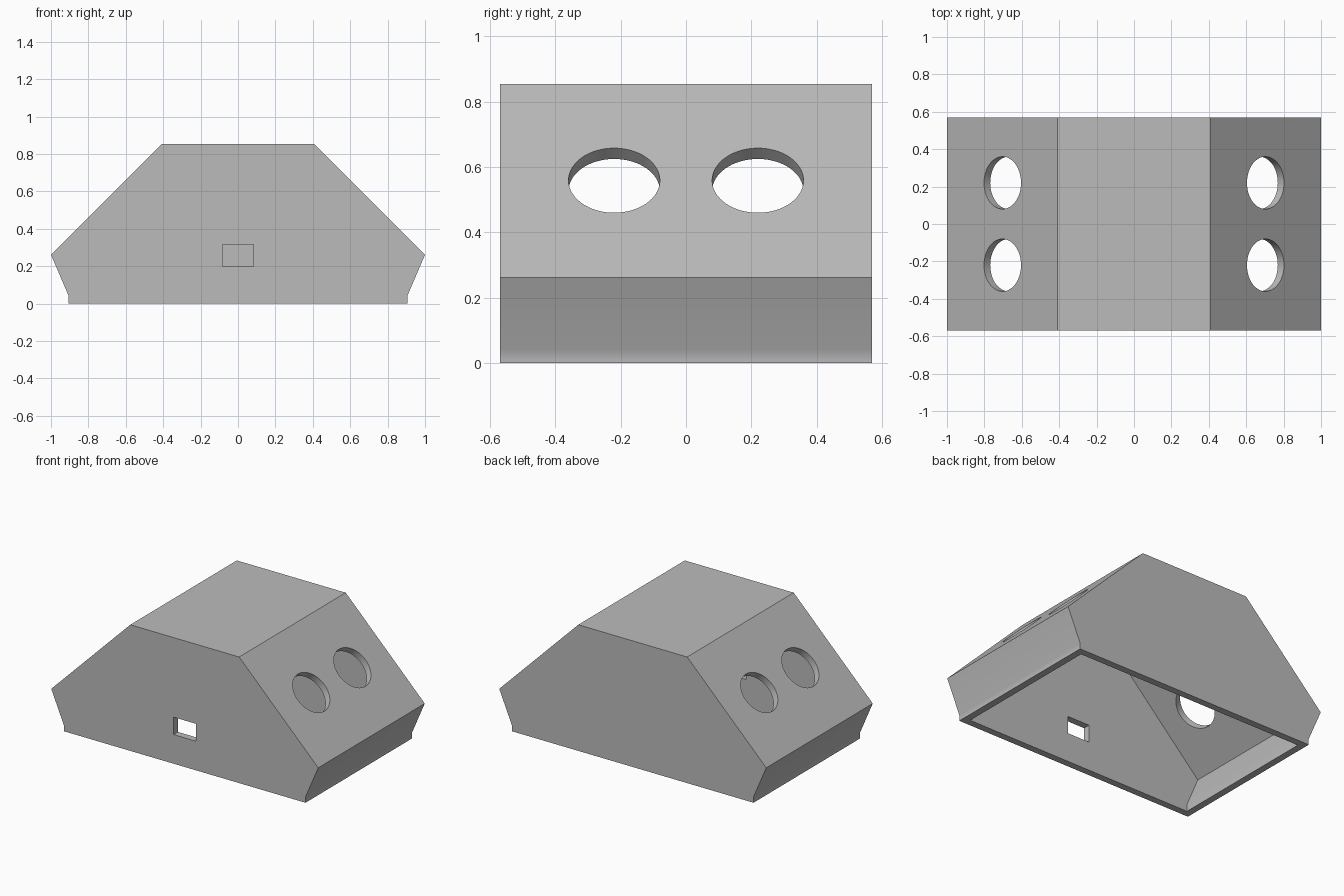
import bpy
import bmesh
from math import pi
from mathutils import Matrix

if "Cube" in bpy.data.objects:
    bpy.data.objects.remove(bpy.data.objects["Cube"], do_unlink=True)

# Main sizes
HALF_DEPTH, WALL = 0.57, 0.047
HOLE_RADIUS = 0.14

grey = bpy.data.materials.new("mid_grey")
grey.use_nodes = True
grey.diffuse_color = (0.5, 0.5, 0.5, 1)
grey.node_tree.nodes["Principled BSDF"].inputs["Base Color"].default_value = (0.5, 0.5, 0.5, 1)


def add_object(name, bm):
    bmesh.ops.recalc_face_normals(bm, faces=bm.faces)
    mesh = bpy.data.meshes.new(name)
    bm.to_mesh(mesh)
    bm.free()
    mesh.materials.append(grey)
    obj = bpy.data.objects.new(name, mesh)
    bpy.context.collection.objects.link(obj)
    return obj


def prism(name, half_profile, half_depth):
    """Mirror an x-z half profile and extrude it along y."""
    outline = half_profile + [(-x, z) for x, z in reversed(half_profile)]
    bm = bmesh.new()
    face = bm.faces.new([bm.verts.new((x, -half_depth, z)) for x, z in outline])
    new = bmesh.ops.extrude_face_region(bm, geom=[face])["geom"]
    verts = [v for v in new if isinstance(v, bmesh.types.BMVert)]
    bmesh.ops.translate(bm, verts=verts, vec=(0, 2 * half_depth, 0))
    return add_object(name, bm)


# Outer body, with a short upright lip at the bottom
body = prism("housing_shell",
             [(0.905, 0), (0.905, 0.04), (1, 0.262), (0.408, 0.854)], HALF_DEPTH)

# Cavity, offset evenly and open at the bottom
cutters = [prism("cavity_cutter",
                 [(0.858, -0.1), (0.858, 0.047), (0.944, 0.251), (0.389, 0.807)],
                 HALF_DEPTH - WALL)]

# Round holes square to each sloping side
bm = bmesh.new()
for side in (-1, 1):
    for y in (-0.22, 0.22):
        place = Matrix.Translation((side * 0.703, y, 0.559)) @ Matrix.Rotation(side * pi / 4, 4, "Y")
        bmesh.ops.create_cone(bm, cap_ends=True, segments=64, radius1=HOLE_RADIUS,
                              radius2=HOLE_RADIUS, depth=0.2, matrix=place)
cutters.append(add_object("round_hole_cutter", bm))

# Rectangular socket opening in the front wall only
bm = bmesh.new()
bmesh.ops.create_cube(bm, size=1, matrix=Matrix.Translation((0, -HALF_DEPTH, 0.256))
                      @ Matrix.Diagonal((0.166, 0.2, 0.118, 1)))
cutters.append(add_object("socket_cutter", bm))

# Cut, then remove the cutters
bpy.ops.object.select_all(action="DESELECT")
body.select_set(True)
bpy.context.view_layer.objects.active = body
for cutter in cutters:
    mod = body.modifiers.new(cutter.name, "BOOLEAN")
    mod.operation, mod.solver, mod.object = "DIFFERENCE", "EXACT", cutter
    bpy.ops.object.modifier_apply(modifier=mod.name)
    bpy.data.objects.remove(cutter, do_unlink=True)

# Smooth the holes and lip, keep the large panels flat
bpy.ops.object.shade_smooth_by_angle(angle=pi / 6)
weighted = body.modifiers.new("flat_panels", "WEIGHTED_NORMAL")
weighted.keep_sharp = True
